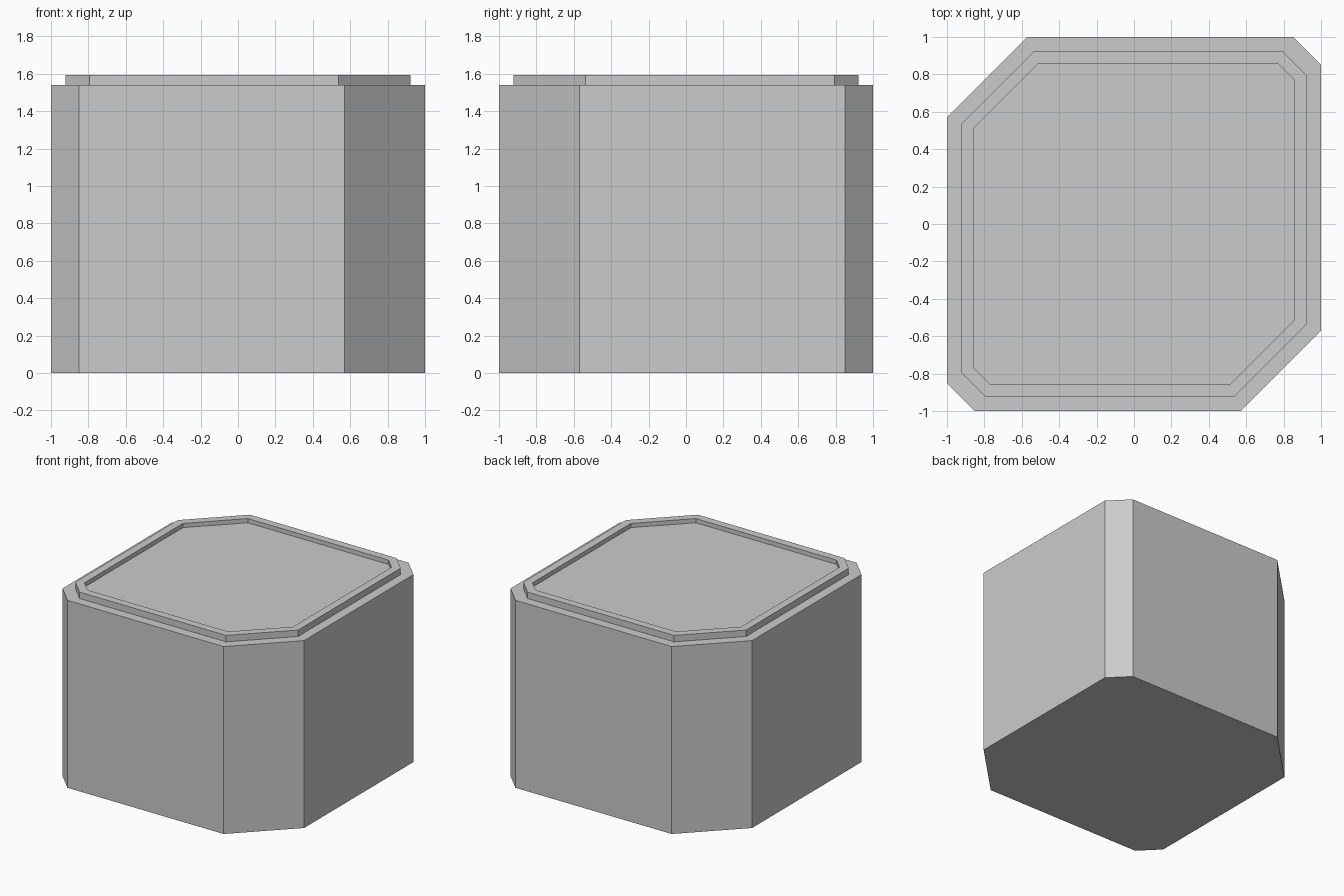
import bpy, bmesh

if "Cube" in bpy.data.objects:
    bpy.data.objects.remove(bpy.data.objects["Cube"])


def outline(half, wide, narrow):
    """Square with two wide and two narrow cut corners, counter-clockwise."""
    h, w, n = half, half - wide, half - narrow
    side = [(-n, -h), (w, -h), (h, -w), (h, n)]
    return side + [(-x, -y) for x, y in side]


def stacked_loops(name, levels):
    """Join successive outlines (half, wide, narrow, z) and cap both ends."""
    bm = bmesh.new()
    loops = [[bm.verts.new((x, y, z)) for x, y in outline(h, w, n)]
             for h, w, n, z in levels]
    for a, b in zip(loops, loops[1:]):
        for i in range(len(a)):
            j = (i + 1) % len(a)
            bm.faces.new((a[i], a[j], b[j], b[i]))
    bm.faces.new(loops[0][::-1])
    bm.faces.new(loops[-1])
    bm.normal_update()
    mesh = bpy.data.meshes.new(name)
    bm.to_mesh(mesh)
    bm.free()
    obj = bpy.data.objects.new(name, mesh)
    bpy.context.collection.objects.link(obj)
    return obj


BODY = (1.0, 0.43, 0.15)
RIM_OUTER = (0.922, 0.385, 0.127)
RIM_INNER = (0.858, 0.347, 0.09)

# Block body, raised rim and shallow recessed top in one closed shell
stacked_loops("chamfered_block", [
    (*BODY, 0.0),
    (*BODY, 1.54),
    (*RIM_OUTER, 1.54),
    (*RIM_OUTER, 1.593),
    (*RIM_INNER, 1.593),
    (*RIM_INNER, 1.558),
])
